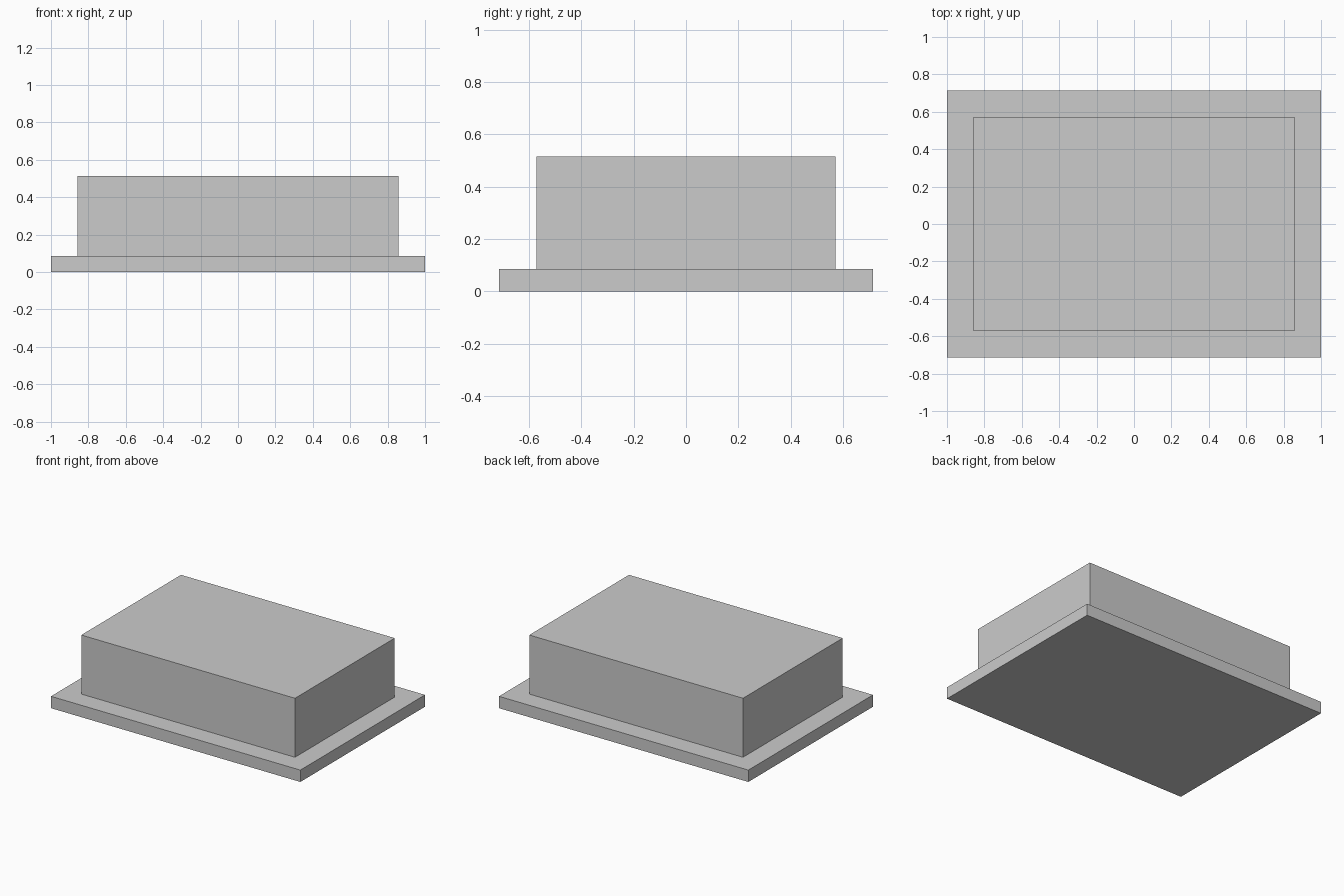
import bpy

if "Cube" in bpy.data.objects:
    bpy.data.objects.remove(bpy.data.objects["Cube"])


def add_box(name, size, z_bottom):
    """Box centred on x and y, resting at z_bottom."""
    bpy.ops.mesh.primitive_cube_add(size=1, location=(0, 0, z_bottom + size[2] / 2))
    box = bpy.context.object
    box.name = name
    box.scale = size
    bpy.ops.object.transform_apply(location=False, rotation=False, scale=True)
    return box


BASE_HEIGHT = 0.086

# Thin base plate
add_box("base_plate", (2.0, 1.428, BASE_HEIGHT), 0)

# Main block, inset evenly on all sides
add_box("upper_block", (1.714, 1.142, 0.428), BASE_HEIGHT)
